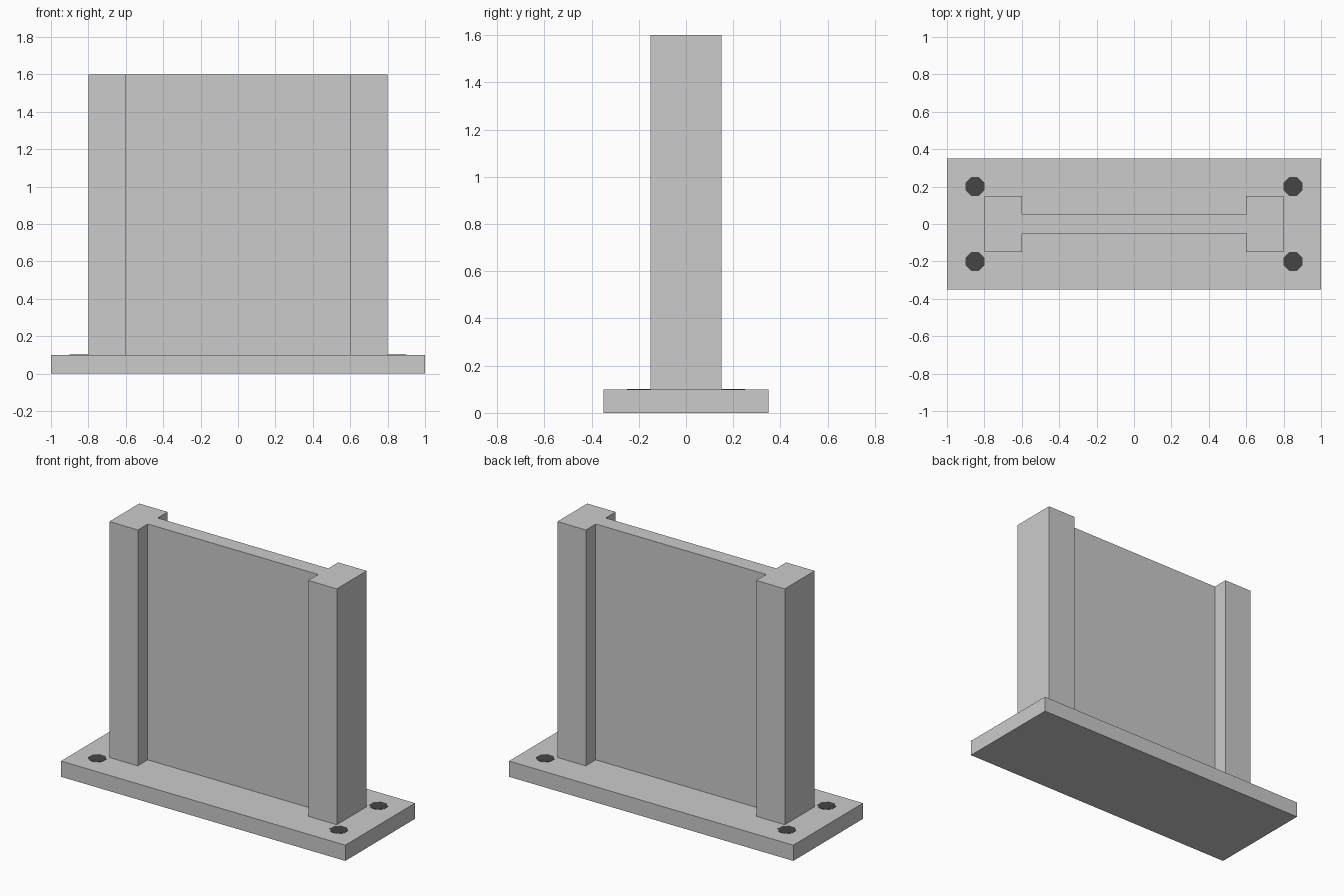
import bpy, bmesh, math
from mathutils import Matrix

cube = bpy.data.objects.get("Cube")
if cube:
    bpy.data.objects.remove(cube, do_unlink=True)


def material(name, value):
    mat = bpy.data.materials.new(name)
    mat.use_nodes = True
    colour = (value, value, value, 1)
    mat.diffuse_color = colour
    mat.node_tree.nodes["Principled BSDF"].inputs["Base Color"].default_value = colour
    return mat


light_grey = material("light grey", 0.6)
dark_grey = material("dark grey", 0.06)


def prism(name, outline, z0, z1, mat):
    """Extrude a flat outline from z0 up to z1."""
    bm = bmesh.new()
    face = bm.faces.new([bm.verts.new((x, y, z0)) for x, y in outline])
    top = bmesh.ops.extrude_face_region(bm, geom=[face])["geom"]
    verts = [v for v in top if isinstance(v, bmesh.types.BMVert)]
    bmesh.ops.translate(bm, verts=verts, vec=(0, 0, z1 - z0))
    bmesh.ops.recalc_face_normals(bm, faces=bm.faces)
    mesh = bpy.data.meshes.new(name)
    bm.to_mesh(mesh)
    bm.free()
    mesh.materials.append(mat)
    obj = bpy.data.objects.new(name, mesh)
    bpy.context.collection.objects.link(obj)
    return obj


# Base plate
prism("base_plate", [(-1, -0.35), (1, -0.35), (1, 0.35), (-1, 0.35)], 0, 0.1, light_grey)

# Upright panel with a thicker post at each end: an H section, mirrored from one quarter
quarter = [(0.8, 0.15), (0.6, 0.15), (0.6, 0.05)]
half = quarter + [(-x, y) for x, y in reversed(quarter)]
section = half + [(x, -y) for x, y in reversed(half)]
prism("panel_and_posts", section, 0.1, 1.6, light_grey)

# Bolt spots on the four corners of the base, eight-sided with flats along the axes
radius = 0.05 / math.cos(math.pi / 8)
for side, sx in (("left", 1), ("right", -1)):
    for end, sy in (("front", -1), ("back", 1)):
        ring = [(sx * 0.85 + radius * math.cos((i + 0.5) * math.pi / 4),
                 sy * 0.2 + radius * math.sin((i + 0.5) * math.pi / 4)) for i in range(8)]
        prism(f"bolt_{end}_{side}", ring, 0.098, 0.102, dark_grey)
